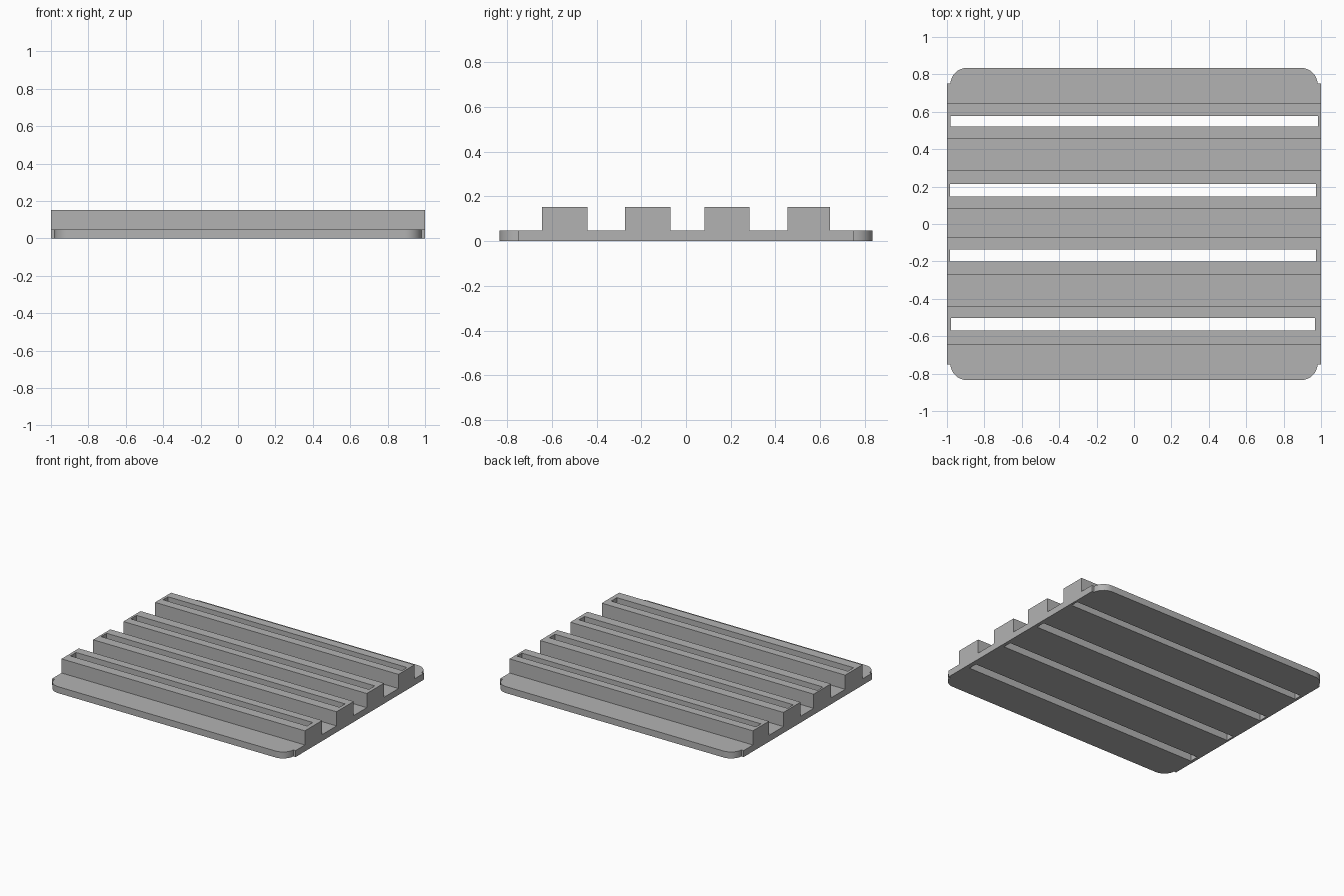
import bpy, bmesh, math

cube = bpy.data.objects.get("Cube")
if cube:
    bpy.data.objects.remove(cube, do_unlink=True)

PLATE_TOP, RAIL_TOP = 0.048, 0.153
# Each rail: front y, back y, then its slot: left x, right x, front y, back y
RAILS = [(-0.643, -0.44, -0.978, 0.967, -0.57, -0.503),
         (-0.272, -0.07, -0.985, 0.974, -0.20, -0.135),
         (0.083, 0.285, -0.984, 0.974, 0.146, 0.214),
         (0.455, 0.643, -0.98, 0.984, 0.52, 0.578)]

grey = bpy.data.materials.new("Light grey")
grey.use_nodes = True
colour = (0.45, 0.45, 0.45, 1)
grey.diffuse_color = colour
grey.node_tree.nodes["Principled BSDF"].inputs["Base Color"].default_value = colour


def prism(name, outline, z0, z1):
    """Extrude a flat outline upward into a solid."""
    bm = bmesh.new()
    face = bm.faces.new([bm.verts.new((x, y, z0)) for x, y in outline])
    top = bmesh.ops.extrude_face_region(bm, geom=[face])["geom"]
    verts = [v for v in top if isinstance(v, bmesh.types.BMVert)]
    bmesh.ops.translate(bm, verts=verts, vec=(0, 0, z1 - z0))
    bmesh.ops.recalc_face_normals(bm, faces=bm.faces[:])
    mesh = bpy.data.meshes.new(name)
    bm.to_mesh(mesh)
    bm.free()
    mesh.materials.append(grey)
    obj = bpy.data.objects.new(name, mesh)
    bpy.context.collection.objects.link(obj)
    return obj


def box(name, x0, x1, y0, y1, z0, z1):
    return prism(name, [(x0, y0), (x1, y0), (x1, y1), (x0, y1)], z0, z1)


def combine(target, tool, operation):
    """Apply a boolean with a temporary tool object."""
    tool.hide_render = True
    mod = target.modifiers.new("Cut", "BOOLEAN")
    mod.operation, mod.object, mod.solver = operation, tool, "EXACT"
    bpy.context.view_layer.objects.active = target
    bpy.ops.object.modifier_apply(modifier=mod.name)
    bpy.data.objects.remove(tool, do_unlink=True)


# Plate: slightly wider middle, rounded ends
edge, half_depth, radius, step = 0.982, 0.835, 0.09, 0.752
corner = []
for i in range(13):
    a = math.pi / 2 * i / 12
    corner.append((edge - radius + radius * math.cos(a),
                   half_depth - radius + radius * math.sin(a)))
corner = [(1, step), (edge, step)] + [p for p in corner if p[1] > step + 0.002]
right = [(x, -y) for x, y in reversed(corner)] + corner
outline = right + [(-x, -y) for x, y in right]
tray = prism("slotted_tray", outline, 0, PLATE_TOP)

# Raised rails, sunk into the plate, then slots cut right through
for y0, y1, *_ in RAILS:
    combine(tray, box("rail", -1, 1, y0, y1, 0, RAIL_TOP), "UNION")
for _, _, x0, x1, y0, y1 in RAILS:
    combine(tray, box("slot_cutter", x0, x1, y0, y1, -0.1, 0.3), "DIFFERENCE")

# Smooth rounded corners, crisp edges
bpy.ops.object.select_all(action="DESELECT")
tray.select_set(True)
bpy.context.view_layer.objects.active = tray
bpy.ops.object.shade_smooth_by_angle(angle=math.radians(30))
